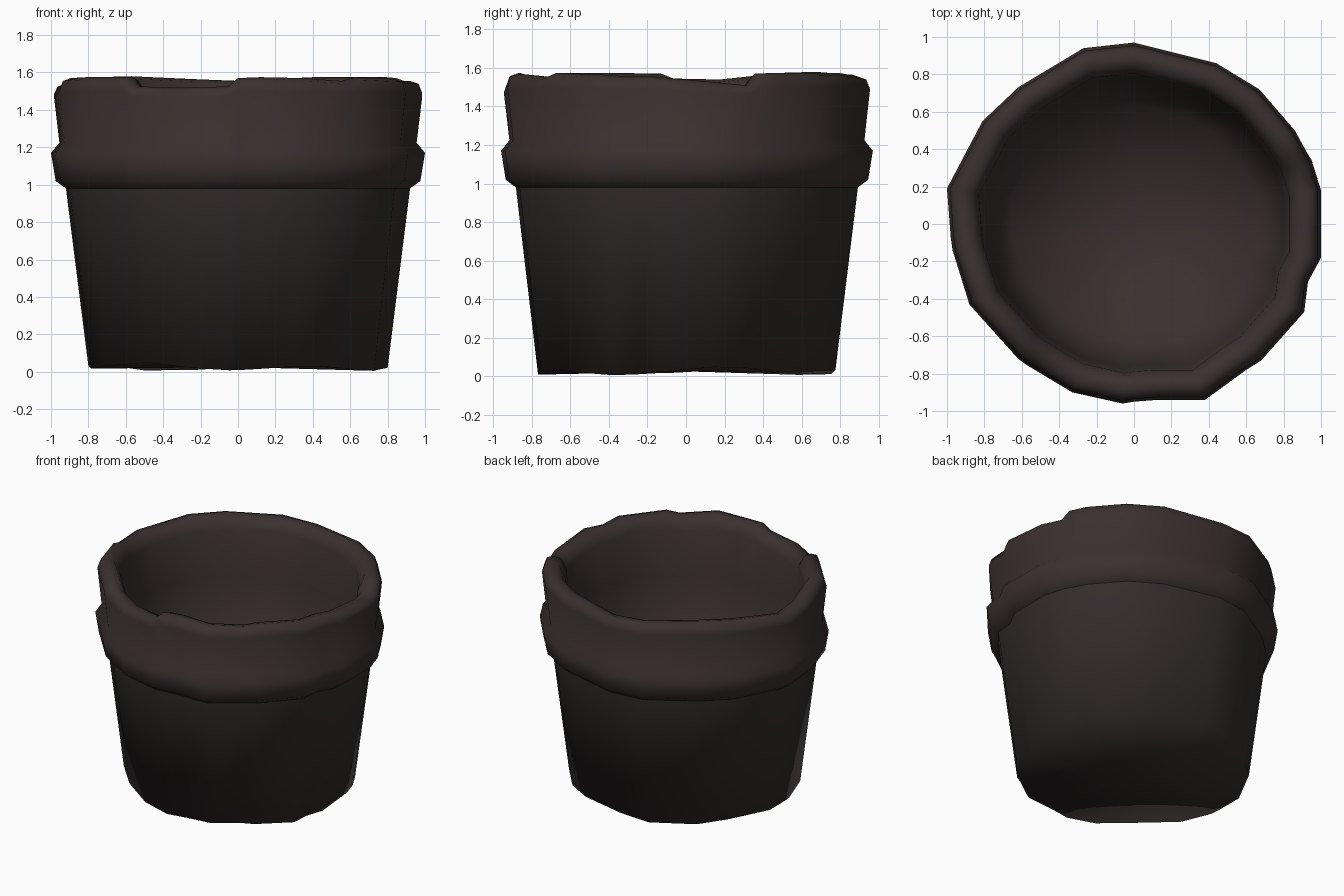
import bpy, bmesh, math

if "Cube" in bpy.data.objects:
    bpy.data.objects.remove(bpy.data.objects["Cube"])

# Uneven hand-made outline seen from above: (x, y, rim height offset)
OUTLINE = [
    (1.0, 0.18, -.03), (1.0, -0.18, .0), (.93, -.31, .0), (.91, -.47, .01),
    (.68, -.73, .02), (.60, -.78, .0), (.38, -.94, .015), (.13, -.94, .02),
    (.0, -.95, .015), (-.06, -.96, -.03), (-.33, -.90, -.035), (-.58, -.75, -.03),
    (-.62, -.72, .02), (-.88, -.43, .02), (-.97, -.14, .015), (-.98, -.07, -.01),
    (-1.0, .19, -.015), (-.81, .55, .02), (-.62, .73, .025), (-.27, .94, .01),
    (.0, .97, .0), (.44, .86, .02), (.67, .72, .02), (.86, .50, .02),
    (.92, .39, .015), (.95, .34, -.045),
]


def material(name, colour):
    m = bpy.data.materials.new(name)
    m.diffuse_color = (*colour, 1)
    m.use_nodes = True
    m.node_tree.nodes["Principled BSDF"].inputs["Base Color"].default_value = m.diffuse_color
    return m


def shell(name, profile, mat, cap_first=False, cap_last=False):
    """Sweep a profile of (radius, z, rim wobble, base wobble) round the outline."""
    bm = bmesh.new()
    rings = []
    for r, z, wob, base in profile:
        ring = []
        for x, y, dz in OUTLINE:
            a = math.atan2(y, x)
            # wavy foot
            foot = base * (.5 + .3 * math.sin(5 * a + .6) + .2 * math.sin(2 * a + .4))
            ring.append(bm.verts.new((x * r, y * r, z + wob * dz + foot)))
        rings.append(ring)
    n = len(OUTLINE)
    for lo, hi in zip(rings, rings[1:]):
        for i in range(n):
            j = (i + 1) % n
            # outline runs clockwise, so this order faces outwards
            bm.faces.new((lo[j], lo[i], hi[i], hi[j]))
    for use, ring, z, flip in ((cap_first, rings[0], profile[0][1] + .025, False),
                               (cap_last, rings[-1], profile[-1][1], True)):
        if use:
            c = bm.verts.new((0, 0, z))
            for i in range(n):
                a, b = ring[i], ring[(i + 1) % n]
                bm.faces.new((b, a, c) if flip else (a, b, c))
    for f in bm.faces:
        f.smooth = True
    me = bpy.data.meshes.new(name)
    bm.to_mesh(me)
    bm.free()
    me.materials.append(mat)
    ob = bpy.data.objects.new(name, me)
    bpy.context.collection.objects.link(ob)
    return ob


rim_mat = material("warm dark brown", (.042, .030, .029))
body_mat = material("deep dark brown", (.033, .026, .025))

# Tapered outer wall with closed, uneven bottom
shell("pot_body", [(.80, 0, 0, .05), (.92, .98, 0, 0)], body_mat, cap_first=True)

# Thick collar, rounded rim and the inside down to the floor
shell("collar_rim_and_lining", [
    (.92, .98, 0, 0), (.975, 1.02, 0, 0), (1.0, 1.17, 0, 0),
    (.955, 1.225, 0, 0), (.985, 1.49, .6, 0), (.965, 1.54, 1, 0), (.92, 1.555, 1, 0),
    (.865, 1.54, 1, 0), (.83, 1.47, .7, 0), (.80, 1.15, 0, 0), (.66, .12, 0, 0),
], rim_mat, cap_last=True)
